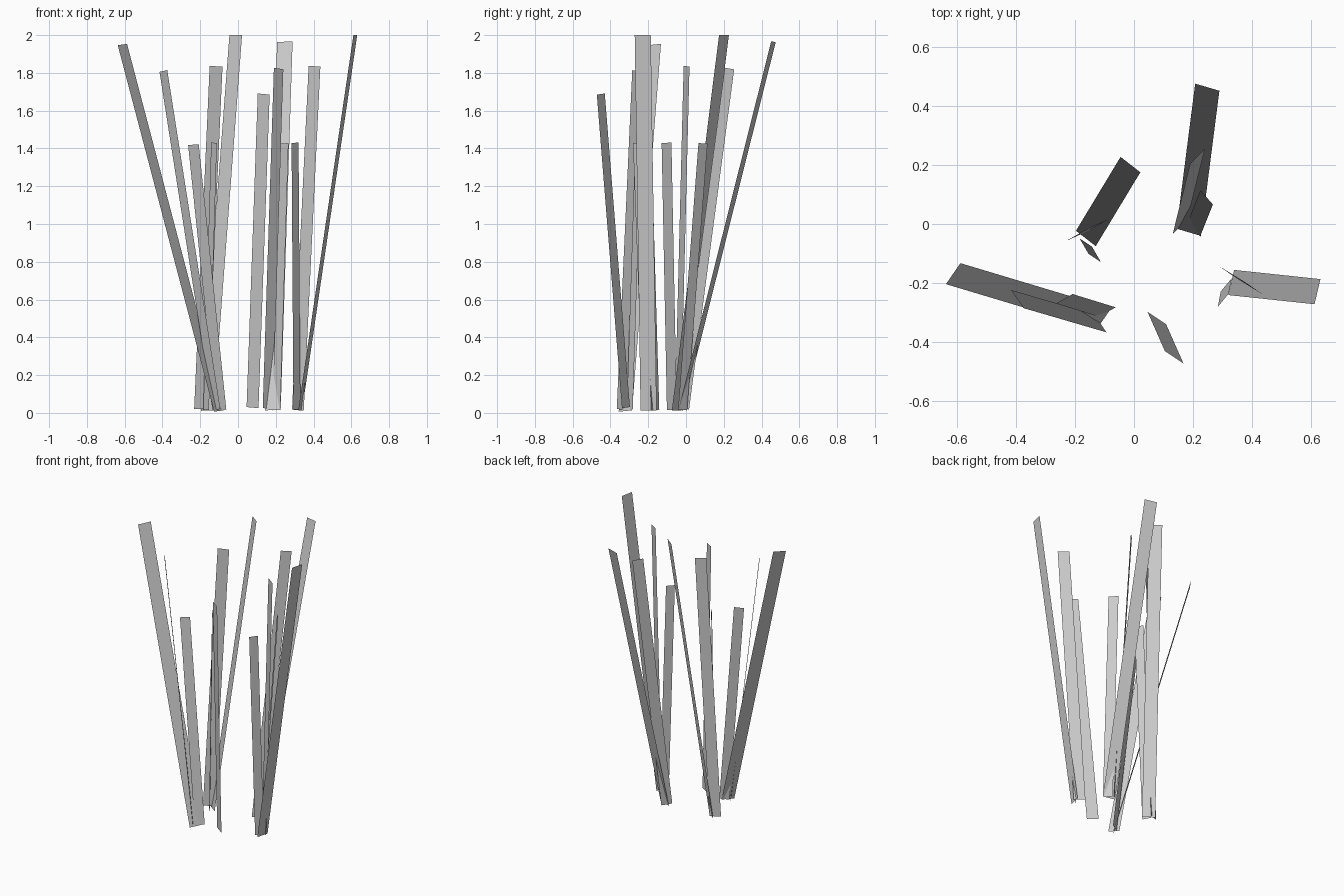
import bpy
from mathutils import Vector

# Each blade: base centre x, y | tip centre x, y | width vector x, y | base z, tip z
CLUMPS = {
    "back_left": [
        (-.163, -.049, -.012, .201, .067, -.052, .012, 2.0),
        (-.198, -.043, -.116, .003, .068, .031, .02, 1.835),
        (-.169, -.075, -.127, -.103, .030, -.052, .015, 1.43)],
    "back_right": [
        (.185, -.028, .248, .463, .082, -.024, .015, 1.965),
        (.156, -.009, .215, .230, .050, .050, .022, 1.823),
        (.203, -.018, .246, .090, .042, -.048, .015, 1.427)],
    "right": [
        (.329, -.198, .621, -.229, .020, .085, .013, 2.0),
        (.317, -.163, .405, -.217, .062, -.043, .015, 1.835),
        (.312, -.206, .302, -.258, .037, .045, .018, 1.43)],
    "front": [
        (.077, -.318, .136, -.451, .063, -.042, .028, 1.688)],
    "front_left": [
        (-.102, -.321, -.612, -.168, .049, .071, .010, 1.95),
        (-.114, -.336, -.395, -.254, .041, -.061, .017, 1.81),
        (-.090, -.298, -.236, -.253, .056, .032, .015, 1.42)],
}


def grass_blade(name, bx, by, tx, ty, wx, wy, bz, tz):
    """Flat rectangular strip whose ends are square to its length."""
    base, tip = Vector((bx, by, bz)), Vector((tx, ty, tz))
    d = tip - base
    half = Vector((wx, wy, -(d.x * wx + d.y * wy) / d.z)) / 2
    mesh = bpy.data.meshes.new(name)
    mesh.from_pydata([base - half, base + half, tip + half, tip - half],
                     [], [(0, 1, 2, 3)])
    obj = bpy.data.objects.new(name, mesh)
    bpy.context.collection.objects.link(obj)


# Clumps of long, medium and short blades
for clump, blades in CLUMPS.items():
    for i, spec in enumerate(blades, 1):
        grass_blade(f"grass_blade_{clump}_{i}", *spec)
